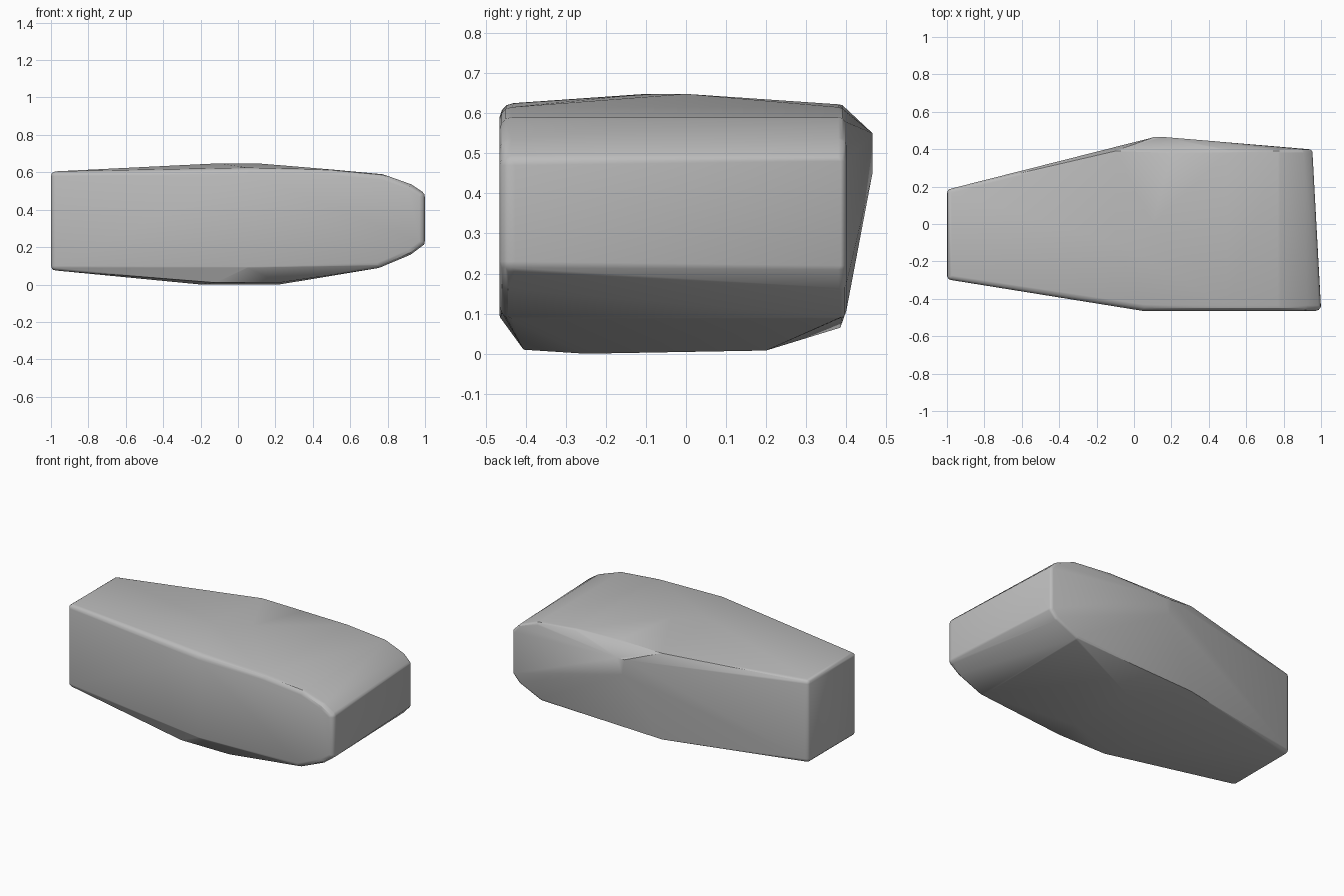
import bpy
import bmesh
from mathutils import Vector

cube = bpy.data.objects.get("Cube")
if cube:
    bpy.data.objects.remove(cube, do_unlink=True)

CENTRE = Vector((0, 0, 0.33))

# Directions of a small ball, used to round the corners
ball = bmesh.new()
bmesh.ops.create_icosphere(ball, subdivisions=2, radius=1)
directions = [v.co.copy() for v in ball.verts]
ball.free()

bm = bmesh.new()


def corner(x, y, z):
    """Sharp corner of the hull."""
    bm.verts.new((x, y, z))


def soft_corner(x, y, z, r):
    """Rounded corner: a small ball set inside the given corner."""
    p = Vector((x, y, z))
    inset = Vector([r if d > 0 else -r for d in p - CENTRE])
    if abs(x) < 0.9:
        inset.x = 0
    for d in directions:
        bm.verts.new(p - inset + d * r)


# Narrow right end
for y in (-0.30, 0.19):
    for z in (0.075, 0.605):
        soft_corner(-1, y, z, 0.025)

# Front face, and the rounded left end sheared towards the back
soft_corner(0.05, -0.465, 0.625, 0.035)
soft_corner(0.05, -0.465, 0.085, 0.01)
end_profile = [(0.5, 0.615), (0.77, 0.59), (0.94, 0.54), (1.0, 0.50),
               (1.0, 0.20), (0.94, 0.155), (0.75, 0.088)]
for x, z in end_profile:
    soft_corner(x, -0.465, z, 0.03)
    back_x = x - 0.045 if x > 0.9 else x
    soft_corner(back_x, 0.40, z, 0.02)

# Crowned top
corner(-0.10, -0.10, 0.648)
corner(0.10, 0.0, 0.648)
corner(-0.10, 0.39, 0.62)
corner(0.20, 0.38, 0.622)

# Slanted ridge on the back
corner(0.11, 0.465, 0.55)
corner(0.16, 0.465, 0.55)
corner(0.13, 0.465, 0.45)
corner(-0.10, 0.385, 0.065)

# Flat belly
corner(-0.12, -0.405, 0.01)
corner(0.22, -0.405, 0.01)
corner(-0.20, -0.25, 0.0)
corner(0.22, -0.25, 0.0)
corner(0.22, 0.20, 0.008)

# Wrap everything in one skin and drop the inner points
bmesh.ops.convex_hull(bm, input=bm.verts[:])
bmesh.ops.delete(bm, geom=[v for v in bm.verts if not v.link_faces], context="VERTS")
bmesh.ops.dissolve_limit(bm, angle_limit=0.01, verts=bm.verts[:], edges=bm.edges[:])
bmesh.ops.recalc_face_normals(bm, faces=bm.faces[:])

mesh = bpy.data.meshes.new("body")
bm.to_mesh(mesh)
bm.free()
body = bpy.data.objects.new("body", mesh)
bpy.context.collection.objects.link(body)

# Plain grey material
grey = bpy.data.materials.new("plain_grey")
grey.use_nodes = True
colour = (0.5, 0.5, 0.5, 1)
grey.diffuse_color = colour
grey.node_tree.nodes["Principled BSDF"].inputs["Base Color"].default_value = colour
mesh.materials.append(grey)

bpy.ops.object.select_all(action="DESELECT")
body.select_set(True)
bpy.context.view_layer.objects.active = body
bpy.ops.object.shade_smooth_by_angle(angle=0.45)
